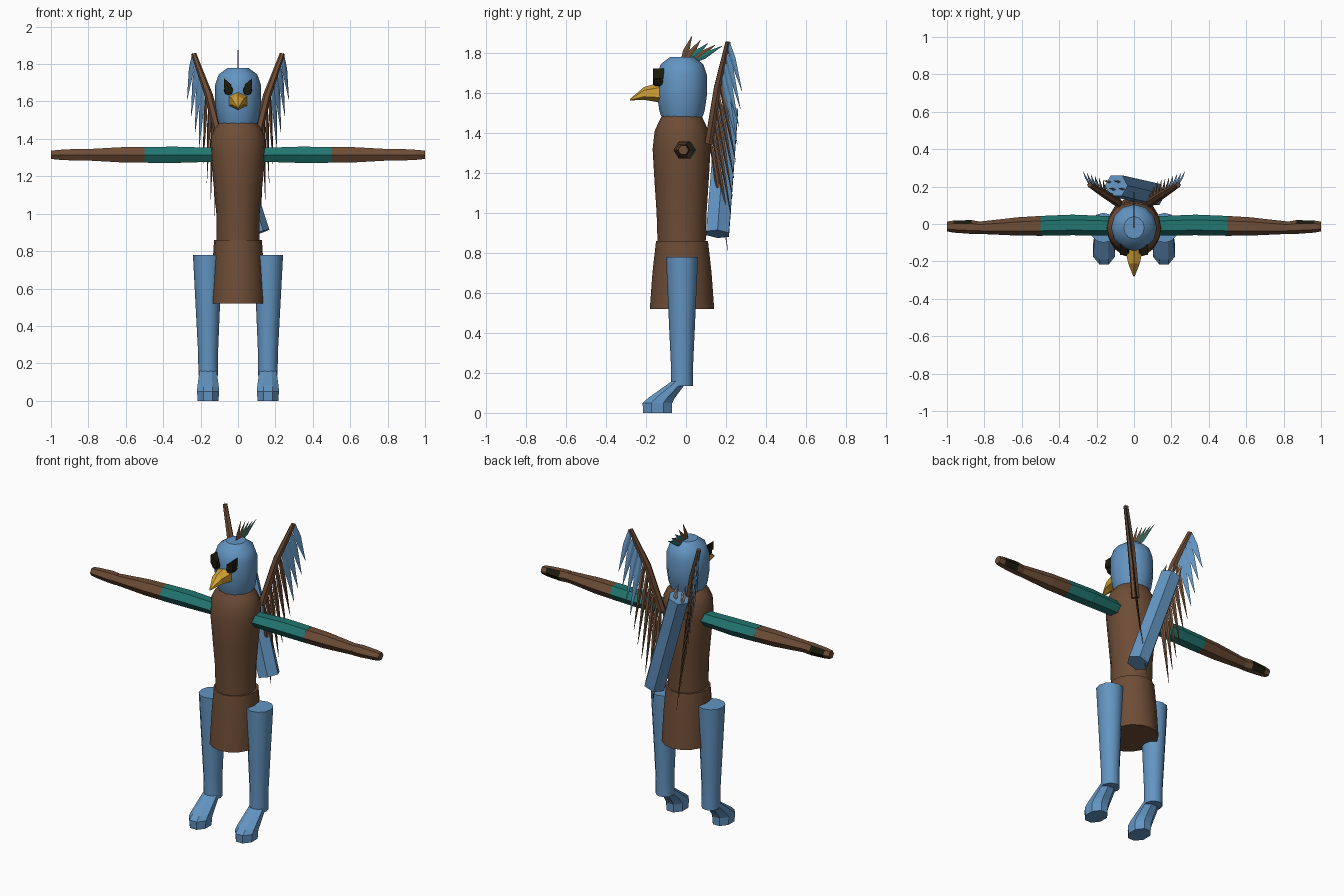
import bpy, bmesh, math
from mathutils import Vector

cube = bpy.data.objects.get("Cube")
if cube:
    bpy.data.objects.remove(cube, do_unlink=True)


def material(name, rgb):
    m = bpy.data.materials.new(name)
    m.use_nodes = True
    color = (*rgb, 1)
    m.diffuse_color = color
    bsdf = next(n for n in m.node_tree.nodes if n.type == 'BSDF_PRINCIPLED')
    bsdf.inputs["Base Color"].default_value = color
    return m


BLUE = material("sky blue", (.125, .30, .54))
BROWN = material("leather brown", (.155, .074, .037))
TEAL = material("teal", (.016, .18, .165))
YELLOW = material("beak yellow", (.65, .36, .035))
DARK = material("near black", (.012, .011, .004))
GREY = material("arrow grey", (.40, .38, .36))
X, Y, Z = Vector((1, 0, 0)), Vector((0, 1, 0)), Vector((0, 0, 1))


def finish(name, bm, mats, smooth=None):
    bmesh.ops.recalc_face_normals(bm, faces=bm.faces)
    me = bpy.data.meshes.new(name)
    bm.to_mesh(me)
    bm.free()
    for m in mats:
        me.materials.append(m)
    ob = bpy.data.objects.new(name, me)
    bpy.context.collection.objects.link(ob)
    if smooth:
        bpy.ops.object.select_all(action='DESELECT')
        ob.select_set(True)
        bpy.context.view_layer.objects.active = ob
        bpy.ops.object.shade_smooth_by_angle(angle=math.radians(smooth))
    return ob


def loft(name, rings, sides, mats, u=X, v=Y, smooth=None, turn=0.0, rule=None):
    """Skin rings of (centre, radius along u, radius along v), capped at both ends."""
    bm = bmesh.new()
    loops = []
    for c, a, b in rings:
        angles = [math.tau * (i + turn) / sides for i in range(sides)]
        loops.append([bm.verts.new(Vector(c) + u * a * math.cos(t) + v * b * math.sin(t))
                      for t in angles])
    for lo, hi in zip(loops, loops[1:]):
        for i in range(sides):
            j = (i + 1) % sides
            bm.faces.new((lo[i], lo[j], hi[j], hi[i]))
    bm.faces.new(loops[0])
    bm.faces.new(loops[-1])
    if rule:
        for f in bm.faces:
            f.material_index = rule(f.calc_center_median())
    return finish(name, bm, mats, smooth)


def rod(name, points, radii, sides, mat):
    """Round rod through points."""
    pts = [Vector(p) for p in points]
    d = (pts[-1] - pts[0]).normalized()
    u = d.cross(Y).normalized()
    rings = [(p, r, r) for p, r in zip(pts, radii)]
    return loft(name, rings, sides, [mat], u, d.cross(u))


def spike(name, base, tip, side, width, mat, thick=.004):
    """Thin feather: a flat diamond section tapering to the tip."""
    base, tip = Vector(base), Vector(tip)
    d = (tip - base).normalized()
    n = d.cross(side).normalized()
    rings = [(base, width * .6, thick), (base.lerp(tip, .35), width, thick), (tip, .001, .001)]
    return loft(name, rings, 4, [mat], n.cross(d), n)


# Torso and skirt
torso = [(.84, .115, .12), (1.0, .116, .125), (1.15, .13, .135), (1.32, .147, .145),
         (1.41, .145, .135), (1.455, .125, .115), (1.485, .1, .1)]
loft("torso", [((0, -.022, z), a, b) for z, a, b in torso], 16, [BROWN], smooth=35)
skirt = [(.52, .146, .161), (.70, .138, .148), (.86, .128, .130)]
loft("skirt", [((0, -.02, z), a, b) for z, a, b in skirt], 16, [BROWN], smooth=35)

# Head
head = [(1.46, .095, .095), (1.51, .112, .113), (1.59, .123, .125), (1.69, .122, .125),
        (1.745, .103, .106), (1.78, .055, .06)]
loft("head", [((0, -.02, z), a, b) for z, a, b in head], 12, [BLUE], smooth=35)

# Beak, hooked slightly down
loft("beak", [((0, -.13, 1.603), .056, .05), ((0, -.21, 1.598), .036, .032),
              ((0, -.28, 1.567), .004, .004)], 6, [YELLOW], X, Z, turn=.5 * 3)

# Eyes and slanted brows
for s, side in ((1, "left"), (-1, "right")):
    loft(side + "_eye", [((s * .05, -.115, 1.66), .026, .028),
                         ((s * .05, -.158, 1.66), .022, .024)], 8, [DARK], X, Z)
    along = Vector((s * .92, 0, .36)).normalized()
    up = Vector((-s * .36, 0, .92)).normalized()
    loft(side + "_brow", [((s * .056, -.11, 1.682), .045, .022),
                          ((s * .056, -.165, 1.682), .045, .022)], 4, [DARK],
         (along + up).normalized(), (up - along).normalized())

# Crest feathers along the crown
crest = [((-.015, 1.77), (.03, 1.885), BROWN), ((.005, 1.77), (.072, 1.865), BROWN),
         ((.02, 1.77), (.11, 1.85), TEAL), ((.03, 1.765), (.145, 1.84), BROWN),
         ((.04, 1.76), (.18, 1.835), TEAL)]
for i, ((by, bz), (ty, tz), m) in enumerate(crest):
    spike(f"crest_feather_{i}", (0, by, bz), (0, ty, tz), Y, .016, m)

for s, side in ((1, "left"), (-1, "right")):
    # Arm: teal sleeve, brown forearm, hand with a dark back
    def arm(name, rings, mats, rule=None):
        loft(name, [((s * x, y, 1.315), a, b) for x, y, a, b in rings],
             6, mats, Y, Z, rule=rule)

    arm(side + "_sleeve", [(.13, -.01, .052, .043), (.33, -.005, .055, .05),
                           (.5, -.01, .053, .049)], [TEAL])
    arm(side + "_forearm", [(.5, -.01, .053, .048), (.62, -.013, .049, .047),
                            (.825, -.02, .033, .034)], [BROWN])
    arm(side + "_hand", [(.82, -.02, .032, .036), (.87, -.016, .037, .036),
                         (.965, -.014, .032, .03), (1.0, -.013, .026, .025)],
        [BROWN, DARK], lambda c: int(c.y > 0 and .86 < abs(c.x) < .97))

    # Leg and foot
    leg = [(.135, .159, .053, .055), (.25, .16, .053, .056), (.42, .161, .061, .064),
           (.78, .163, .078, .08)]
    loft(side + "_leg", [((s * x, -.02, z), a, b) for z, x, a, b in leg],
         12, [BLUE], smooth=35)
    foot = [(0, -.143, .06, .078), (.05, -.143, .064, .08), (.075, -.122, .062, .072),
            (.158, -.033, .05, .042)]
    loft(side + "_foot", [((s * .16, y, z), a, b) for z, y, a, b in foot],
         8, [BLUE], turn=.5)

    # Wing bone
    root, mid, end = (Vector((s * x, y, z)) for x, y, z in
                      ((.085, .115, 1.35), (.155, .16, 1.63), (.237, .21, 1.855)))
    rod(side + "_wing_bone", (root, mid, end), (.024, .022, .014), 6, BROWN)

    # Wing feathers, blue near the tip and brown below
    count = 10
    for i in range(count):
        t = i / (count - 1)
        k = 1 - t * .95
        base = mid.lerp(end, k * 2 - 1) if k > .5 else root.lerp(mid, k * 2)
        tip = (s * (.272 - .19 * t), .28 - .07 * t, 1.61 - .8 * t)
        spike(f"{side}_wing_feather_{i}", base, tip, (end - root).normalized(),
              .02 if i < 4 else .014, BLUE if i < 4 else BROWN)

# Quiver slung across the back, with arrows
low, high = Vector((.105, .158, .895)), Vector((-.095, .205, 1.515))
rod("quiver", (low, high), (.066, .064), 6, BLUE)
axis = (high - low).normalized()
for i in range(4):
    base = high + X * (.026 * (i - 1.5)) + Y * (.02 * (-1) ** i)
    spike(f"arrow_{i}", base - axis * .02, base + axis * .085, X, .014, GREY, .006)
